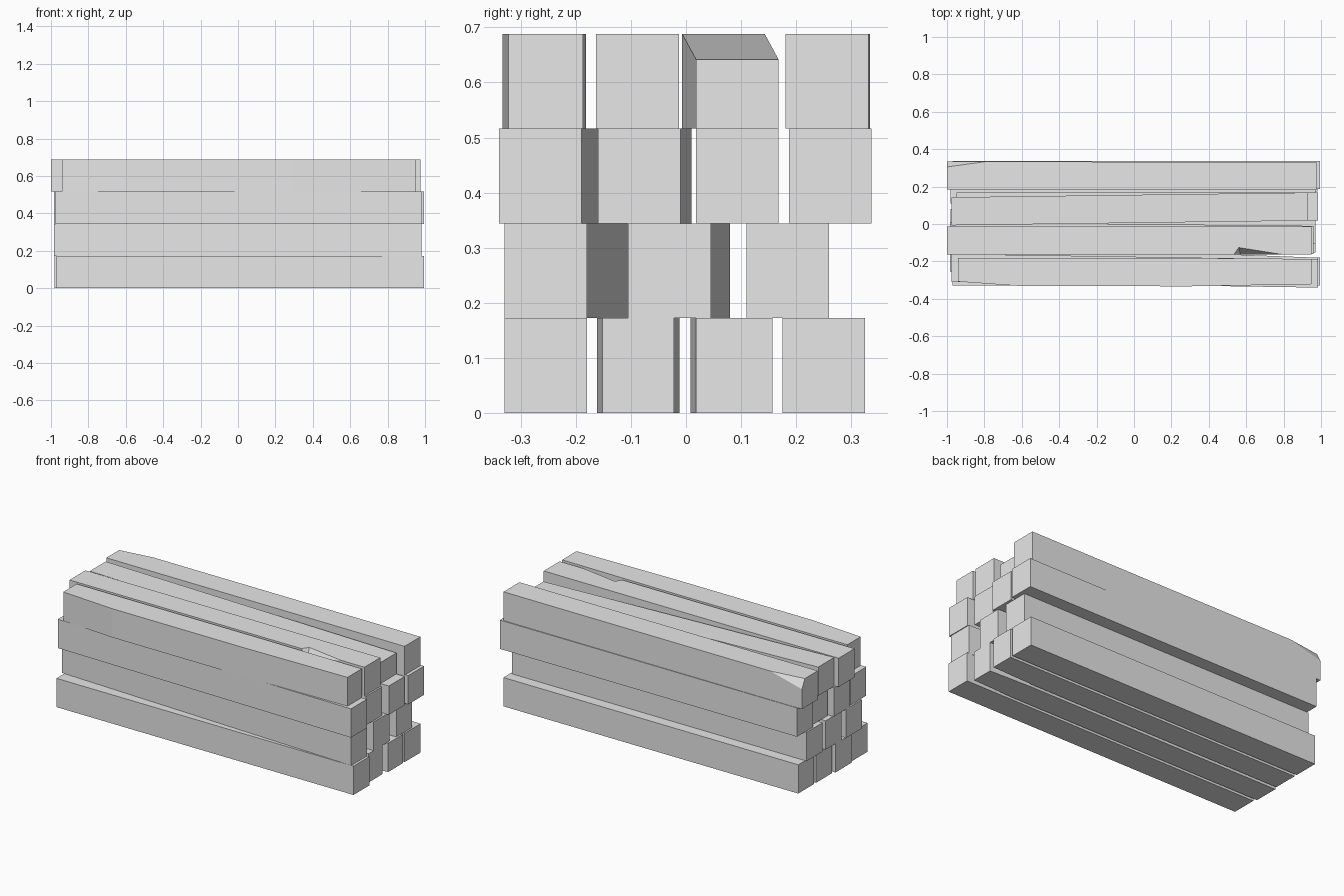
import bpy
import bmesh
from mathutils import Vector

if "Cube" in bpy.data.objects:
    bpy.data.objects.remove(bpy.data.objects["Cube"], do_unlink=True)

LAYER = 0.172
WIDTH = 0.15

grey = bpy.data.materials.new("pale_grey")
grey.use_nodes = True
grey.diffuse_color = (0.8, 0.8, 0.8, 1)
grey.node_tree.nodes["Principled BSDF"].inputs["Base Color"].default_value = (0.8, 0.8, 0.8, 1)


def add_object(name, bm):
    bmesh.ops.recalc_face_normals(bm, faces=bm.faces)
    mesh = bpy.data.meshes.new(name)
    bm.to_mesh(mesh)
    bm.free()
    mesh.materials.append(grey)
    obj = bpy.data.objects.new(name, mesh)
    bpy.context.collection.objects.link(obj)
    return obj


def beam(name, layer, outline, end_drop=0, corner_cut=None):
    """Extrude a ground outline to one layer's height, optionally worn at an end or corner."""
    bm = bmesh.new()
    base = bm.faces.new([bm.verts.new((x, y, layer * LAYER)) for x, y in outline])
    top = bmesh.ops.extrude_face_region(bm, geom=[base])["geom"]
    for v in top:
        if isinstance(v, bmesh.types.BMVert):
            v.co.z += LAYER - (end_drop if v.co.x > 0 else 0)
    bmesh.ops.recalc_face_normals(bm, faces=bm.faces)
    if corner_cut:
        a, b, c = map(Vector, corner_cut)
        normal = (b - a).cross(c - a)
        if normal.z < 0:
            normal.negate()
        geom = bm.verts[:] + bm.edges[:] + bm.faces[:]
        cut = bmesh.ops.bisect_plane(bm, geom=geom, plane_co=a, plane_no=normal, clear_outer=True)
        edges = [e for e in cut["geom_cut"] if isinstance(e, bmesh.types.BMEdge)]
        bmesh.ops.contextual_create(bm, geom=edges)
    return add_object(name, bm)


def straight(x0, x1, y0, y1):
    """Outline of a full-width beam whose front edge runs from y0 to y1."""
    return [(x0, y0), (x1, y1), (x1, y1 + WIDTH), (x0, y0 + WIDTH)]


# Plain beams: right end x, left end x, front edge y at each end
rows = {
    0: [(-0.97, 0.995, -0.33, -0.33), (-0.97, 0.98, 0.175, 0.175)],
    1: [(-0.985, 0.98, -0.255, -0.33), (-0.98, 0.97, -0.07, -0.105), (-0.98, 0.97, 0.11, 0.11)],
    2: [(-0.975, 0.985, -0.31, -0.34), (-0.985, 0.96, -0.14, -0.16),
        (-0.95, 0.985, 0.018, 0.018), (-0.97, 0.995, 0.187, 0.187)],
}
for layer, beams in rows.items():
    for i, spec in enumerate(beams):
        beam(f"layer_{layer + 1}_beam_{i + 1}", layer, straight(*spec))

# Bottom inner beams with narrowed ends
beam("bottom_inner_front_beam", 0, [(-0.98, -0.162), (0.7, -0.162), (0.97, -0.152),
                                    (0.97, -0.022), (0.7, -0.012), (-0.98, -0.012)])
beam("bottom_inner_back_beam", 0, [(-0.97, 0.008), (0.7, 0.008), (0.98, 0.018),
                                   (0.98, 0.157), (-0.97, 0.157)])

# Top layer
beam("top_front_beam", 3, [(-0.94, -0.308), (-0.6, -0.332), (0.3, -0.333), (0.95, -0.322),
                           (0.95, -0.187), (0.3, -0.182), (-0.94, -0.182)])
chipped = beam("top_chipped_beam", 3, straight(-1, 0.95, -0.163, -0.163))
beam("top_tapered_beam", 3, straight(-0.975, 0.93, -0.007, 0.018), end_drop=0.046)
beam("top_back_beam", 3, straight(-1, 0.975, 0.184, 0.181),
     corner_cut=[(-1, 0.305, 0.688), (-0.79, 0.334, 0.688), (-1, 0.334, 0.635)])

# Chip cutter on the front upper edge of the second top beam
bm = bmesh.new()
for p in [(0.53, -0.166, 0.69), (0.56, -0.125, 0.69), (0.82, -0.166, 0.69), (0.57, -0.166, 0.62)]:
    bm.verts.new(p)
bmesh.ops.convex_hull(bm, input=bm.verts[:])
cutter = add_object("chip_cutter", bm)
cutter.hide_render = True
chip = chipped.modifiers.new("chip", "BOOLEAN")
chip.operation = "DIFFERENCE"
chip.solver = "EXACT"
chip.object = cutter

# Bake the chip and drop the cutter
bpy.context.view_layer.objects.active = chipped
chipped.select_set(True)
bpy.ops.object.modifier_apply(modifier="chip")
bpy.data.objects.remove(cutter, do_unlink=True)
